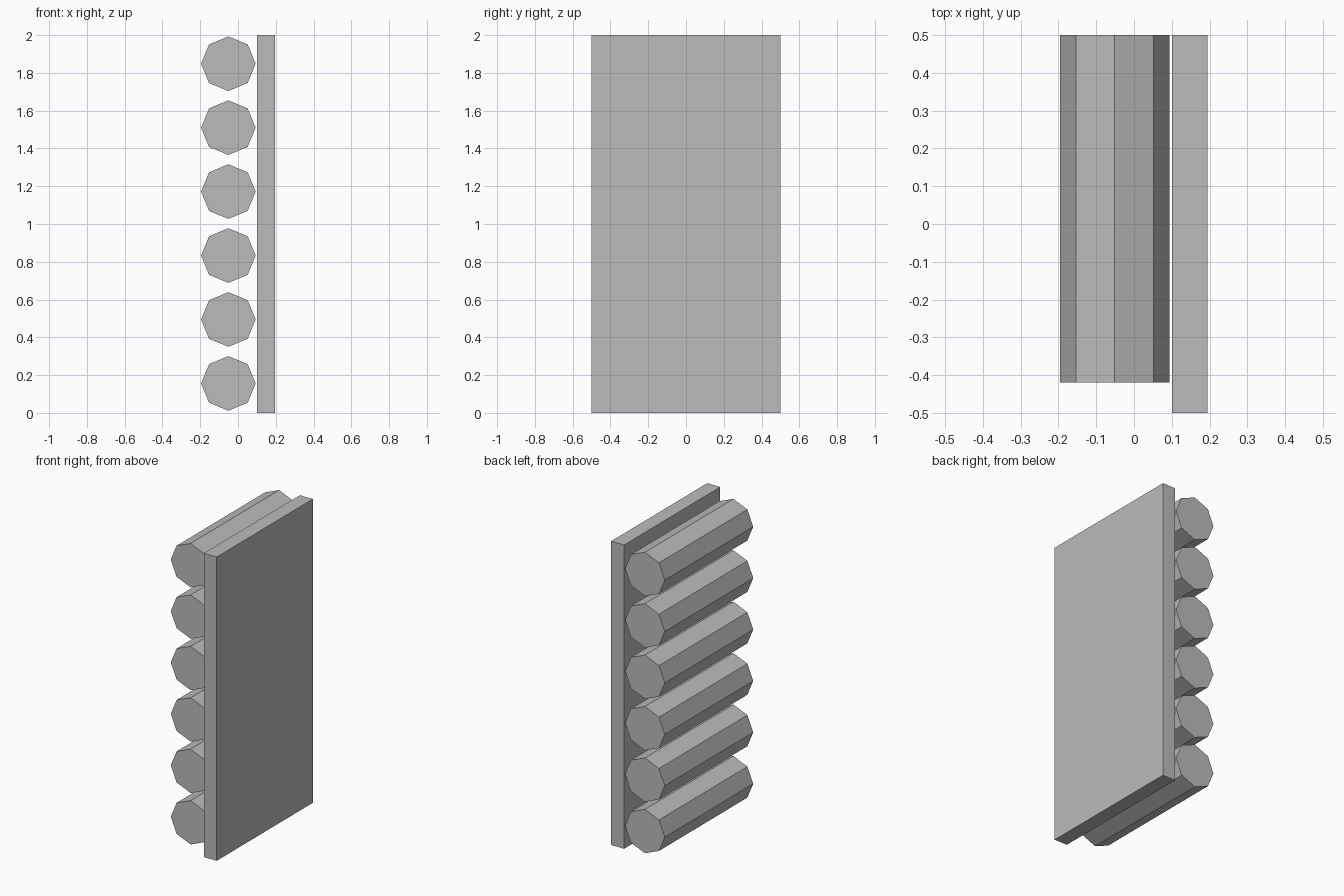
import bpy
import math

if "Cube" in bpy.data.objects:
    bpy.data.objects.remove(bpy.data.objects["Cube"], do_unlink=True)

# Single plain grey
grey = bpy.data.materials.new("plain_grey")
grey.use_nodes = True
colour = (0.5, 0.5, 0.5, 1)
grey.diffuse_color = colour
grey.node_tree.nodes["Principled BSDF"].inputs["Base Color"].default_value = colour

# Upright board
bpy.ops.mesh.primitive_cube_add(size=1, location=(0.148, 0, 1))
board = bpy.context.object
board.name = "board"
board.scale = (0.094, 1, 2)
board.data.materials.append(grey)

# Six octagonal logs stacked along the board, corners pointing up and sideways
COUNT, RADIUS = 6, 0.1445
BOTTOM, SPACING = 0.156, 0.3385
for i in range(COUNT):
    bpy.ops.mesh.primitive_cylinder_add(
        vertices=8, radius=RADIUS, depth=0.92,
        location=(-0.051, 0.04, BOTTOM + i * SPACING),
        rotation=(math.pi / 2, 0, 0))
    log = bpy.context.object
    log.name = f"log_{i + 1}"
    log.data.materials.append(grey)
